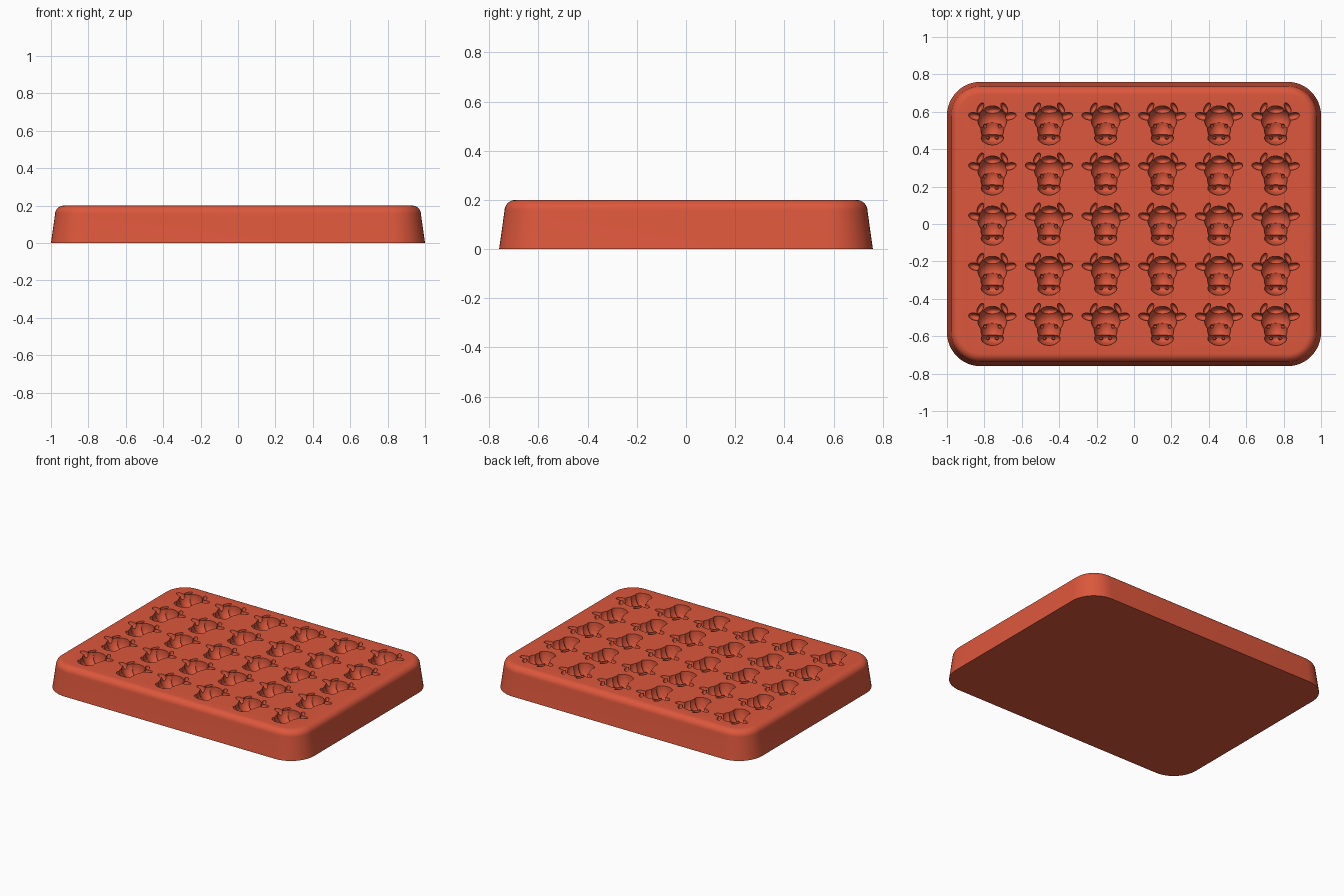
import bpy, bmesh
from math import pi, sin, cos, radians
from mathutils import Matrix, Vector

cube = bpy.data.objects.get("Cube")
if cube:
    bpy.data.objects.remove(cube, do_unlink=True)

TOP = 0.2
red = bpy.data.materials.new("terracotta_red")
red.use_nodes = True
red.diffuse_color = (0.72, 0.095, 0.045, 1)
red.node_tree.nodes["Principled BSDF"].inputs["Base Color"].default_value = red.diffuse_color


def to_object(name, bm):
    bmesh.ops.recalc_face_normals(bm, faces=bm.faces)
    mesh = bpy.data.meshes.new(name)
    bm.to_mesh(mesh)
    bm.free()
    mesh.materials.append(red)
    obj = bpy.data.objects.new(name, mesh)
    bpy.context.collection.objects.link(obj)
    return obj


def ellipsoid(name, centre, radii, turn=0, segments=24):
    bm = bmesh.new()
    matrix = (Matrix.Translation(Vector(centre)) @ Matrix.Rotation(radians(turn), 4, 'Z')
              @ Matrix.Diagonal((*radii, 1)))
    bmesh.ops.create_uvsphere(bm, u_segments=segments, v_segments=segments // 2,
                              radius=1, matrix=matrix)
    return to_object(name, bm)


def combine(target, cutter, operation):
    mod = target.modifiers.new("combine", 'BOOLEAN')
    mod.operation = operation
    mod.solver = 'MANIFOLD'
    mod.object = cutter
    bpy.context.view_layer.objects.active = target
    bpy.ops.object.modifier_apply(modifier=mod.name)
    bpy.data.objects.remove(cutter, do_unlink=True)


def rounded_ring(bm, inset, z, corner=0.18, steps=12):
    radius = corner - inset
    ring = []
    for quarter, (sx, sy) in enumerate(((1, 1), (-1, 1), (-1, -1), (1, -1))):
        for i in range(steps + 1):
            a = (quarter + i / steps) * pi / 2
            ring.append(bm.verts.new((sx * (1 - corner) + radius * cos(a),
                                      sy * (0.76 - corner) + radius * sin(a), z)))
    return ring


# Tray block: sloped walls with a rounded upper edge
bm = bmesh.new()
levels = [(0, 0), (0.022, 0.155)]
for i in range(1, 9):
    a = i / 8 * pi / 2
    levels.append((0.022 + 0.045 * (1 - cos(a)), 0.155 + 0.045 * sin(a)))
rings = [rounded_ring(bm, inset, z) for inset, z in levels]
for low, high in zip(rings, rings[1:]):
    for i in range(len(low)):
        j = (i + 1) % len(low)
        bm.faces.new((low[i], low[j], high[j], high[i]))
bm.faces.new(rings[0])
bm.faces.new(rings[-1])
tray = to_object("mould_tray", bm)

# Cow head cavity: skull with tapering face, muzzle, chin and tuft
head = ellipsoid("head_cavity", (0, 0.02, 0), (0.078, 0.07, 0.08), segments=32)
for name, centre, radii in (
        ("face", (0, -0.025, 0), (0.062, 0.08, 0.086)),
        ("muzzle", (0, -0.077, -0.004), (0.06, 0.033, 0.092)),
        ("chin", (0, -0.093, 0), (0.044, 0.02, 0.065)),
        ("tuft", (0, 0.07, -0.01), (0.046, 0.026, 0.07))):
    combine(head, ellipsoid(name, centre, radii), 'UNION')

# Paired ears, horns, eyes and nostrils
for side in (-1, 1):
    combine(head, ellipsoid("ear", (side * 0.092, 0.04, 0), (0.036, 0.019, 0.035), side * 14), 'UNION')
    combine(head, ellipsoid("horn", (side * 0.064, 0.085, 0), (0.03, 0.014, 0.035), side * 118 - 0), 'UNION')
    combine(head, ellipsoid("eye", (side * 0.038, -0.012, -0.064), (0.012, 0.012, 0.014), segments=12), 'UNION')
    combine(head, ellipsoid("nostril", (side * 0.025, -0.076, -0.09), (0.011, 0.009, 0.018), segments=12), 'DIFFERENCE')

# Repeat the cavity on a six by five grid and press it into the tray
source = bmesh.new()
source.from_mesh(head.data)
cell = source.copy()
source.free()
grid = bmesh.new()
piece = bpy.data.meshes.new("cavity_piece")
for col in range(6):
    for row in range(5):
        copy = cell.copy()
        bmesh.ops.translate(copy, verts=copy.verts,
                            vec=((col - 2.5) * 0.303, (row - 2) * 0.268, TOP))
        copy.to_mesh(piece)
        copy.free()
        grid.from_mesh(piece)
cell.free()
bpy.data.meshes.remove(piece)
bpy.data.objects.remove(head, do_unlink=True)
cavities = to_object("cavities", grid)
cavities.hide_render = True
combine(tray, cavities, 'DIFFERENCE')

# Smooth shading with sharp cavity rims
bpy.ops.object.select_all(action='DESELECT')
tray.select_set(True)
bpy.context.view_layer.objects.active = tray
bpy.ops.object.shade_smooth_by_angle(angle=radians(32))
